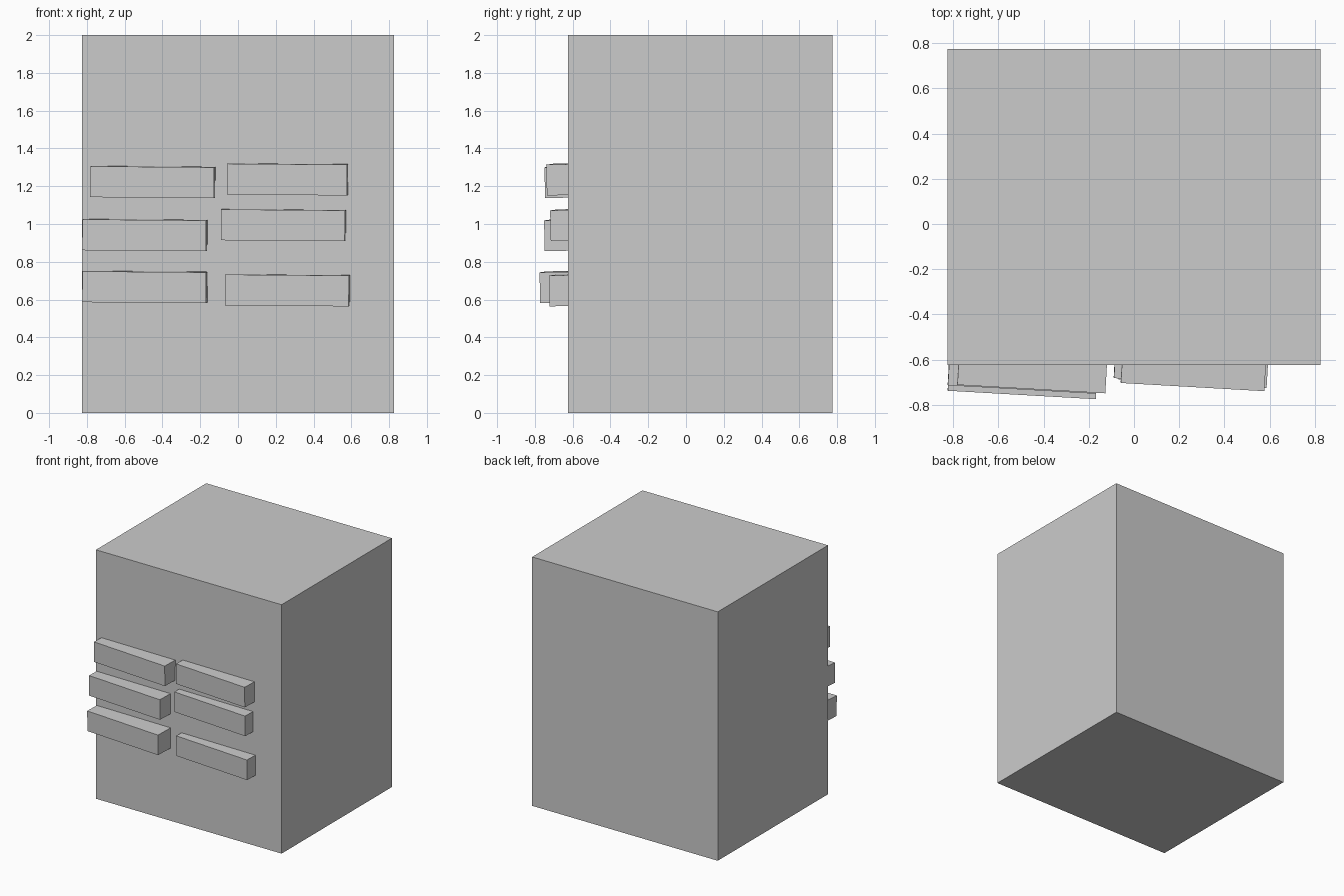
import bpy, bmesh
from mathutils import Matrix, Vector

if "Cube" in bpy.data.objects:
    bpy.data.objects.remove(bpy.data.objects["Cube"])


def box(name, size, centre, origin=(0, 0, 0), rotation=(0, 0, 0)):
    """Box of a given size; centre is relative to the object's origin."""
    bm = bmesh.new()
    bmesh.ops.create_cube(bm, size=1, matrix=Matrix.Translation(centre) @ Matrix.Diagonal(Vector((*size, 1))))
    mesh = bpy.data.meshes.new(name)
    bm.to_mesh(mesh)
    bm.free()
    obj = bpy.data.objects.new(name, mesh)
    obj.location = origin
    obj.rotation_euler = rotation
    bpy.context.collection.objects.link(obj)
    return obj


# Main block
box("body", (1.65, 1.4, 2.0), (0, 0.075, 1.0))

# Slightly tilted bricks set into the front: x, y, z of front face centre, length
bricks = [
    (-0.455, -0.729, 1.221, 0.656),
    (0.259, -0.720, 1.235, 0.636),
    (-0.497, -0.731, 0.940, 0.656),
    (0.238, -0.699, 0.993, 0.656),
    (-0.497, -0.755, 0.665, 0.656),
    (0.259, -0.705, 0.648, 0.656),
]
depth = 0.3
for i, (x, y, z, length) in enumerate(bricks, 1):
    box(f"front_brick_{i}", (length, depth, 0.163), (0, depth / 2, 0),
        (x, y, z), (0.022, 0.008, -0.057))
